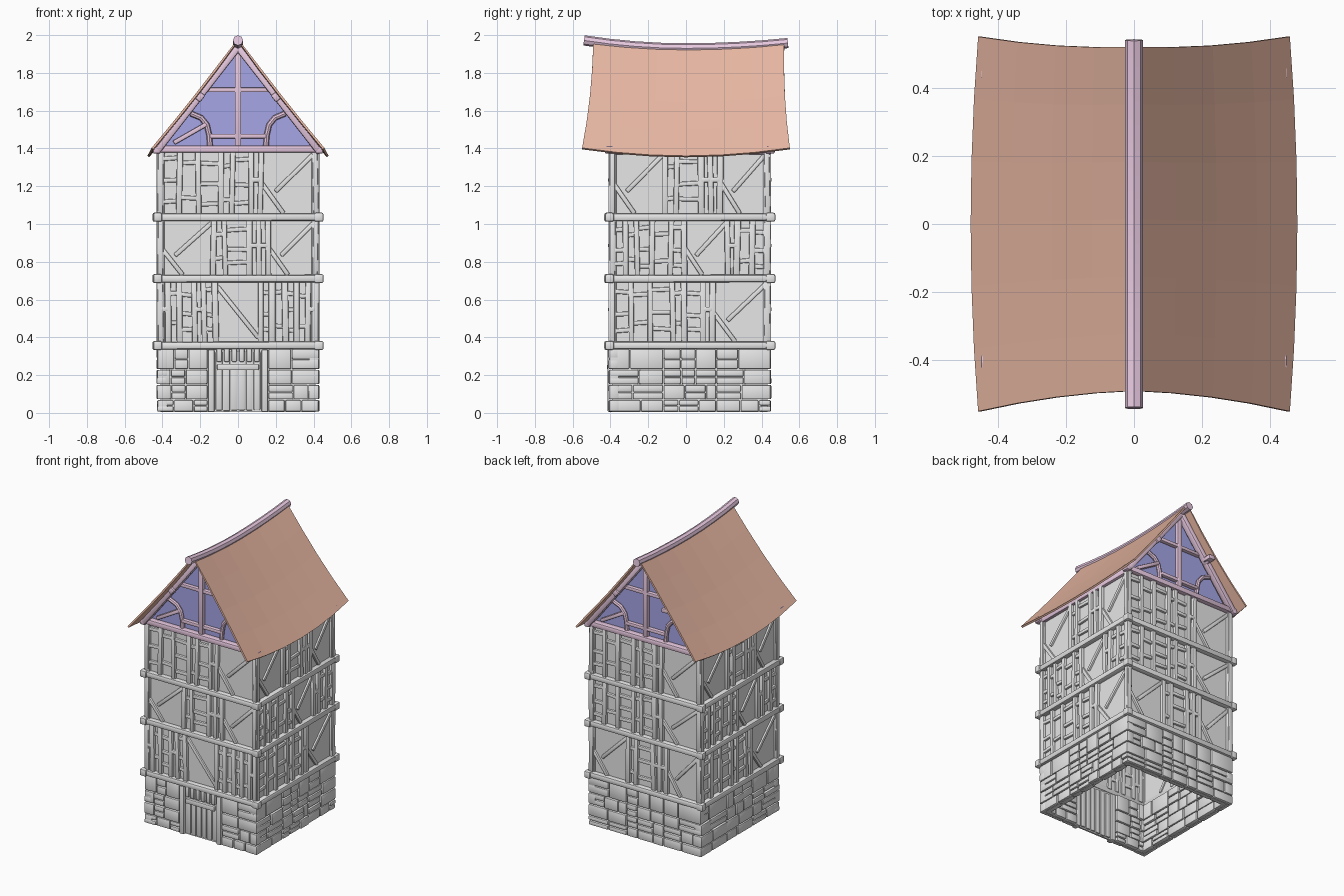
import bpy, bmesh, math, random
from mathutils import Matrix, Vector

random.seed(7)
if "Cube" in bpy.data.objects:
    bpy.data.objects.remove(bpy.data.objects["Cube"], do_unlink=True)


def material(name, rgb):
    m = bpy.data.materials.new(name)
    m.use_nodes = True
    m.diffuse_color = (*rgb, 1)
    m.node_tree.nodes["Principled BSDF"].inputs["Base Color"].default_value = (*rgb, 1)
    return m


GREY = material("weathered_grey", (0.8, 0.8, 0.8))
MAUVE = material("mauve_timber", (0.8, 0.58, 0.74))
BLUE = material("gable_blue", (0.38, 0.38, 0.8))
BROWN = material("roof_clay", (0.8, 0.47, 0.36))

# Each side uses wall coordinates: u to the right, d outwards, z up
SIDES = [Matrix.Translation((0, 0.02, 0)) @ Matrix.Rotation(k * math.pi / 2, 4, 'Z')
         for k in range(4)]
FRONT, RIGHT, BACK, LEFT = SIDES


def smooth(obj):
    bpy.ops.object.select_all(action='DESELECT')
    obj.select_set(True)
    bpy.context.view_layer.objects.active = obj
    bpy.ops.object.shade_smooth_by_angle(angle=math.radians(38))


def finish(name, bm, mat, soft=True):
    bmesh.ops.recalc_face_normals(bm, faces=bm.faces)
    mesh = bpy.data.meshes.new(name)
    bm.to_mesh(mesh)
    bm.free()
    mesh.materials.append(mat)
    obj = bpy.data.objects.new(name, mesh)
    bpy.context.collection.objects.link(obj)
    if soft:
        smooth(obj)
    return obj


def box(bm, side, u, d, z, size, tilt=0, bevel=0.006):
    mat = (side @ Matrix.Translation((u, -d, z)) @ Matrix.Rotation(-tilt, 4, 'Y')
           @ Matrix.Diagonal((*size, 1)))
    verts = bmesh.ops.create_cube(bm, size=1, matrix=mat)["verts"]
    if bevel:
        edges = list({e for v in verts for e in v.link_edges})
        bmesh.ops.bevel(bm, geom=edges, offset=bevel, segments=2, profile=0.5, affect='EDGES')


def beam(bm, side, p, q, d, width, depth, bevel=0.006):
    du, dz = q[0] - p[0], q[1] - p[1]
    box(bm, side, (p[0] + q[0]) / 2, d, (p[1] + q[1]) / 2,
        (math.hypot(du, dz), depth, width), math.atan2(dz, du), bevel)


def rod(name, points, radius, mat):
    curve = bpy.data.curves.new(name, 'CURVE')
    curve.dimensions = '3D'
    curve.bevel_depth, curve.bevel_resolution = radius, 2
    curve.use_fill_caps = True
    spline = curve.splines.new('POLY')
    spline.points.add(len(points) - 1)
    for pt, co in zip(spline.points, points):
        pt.co = (*co, 1)
    obj = bpy.data.objects.new(name, curve)
    bpy.context.collection.objects.link(obj)
    bpy.ops.object.select_all(action='DESELECT')
    obj.select_set(True)
    bpy.context.view_layer.objects.active = obj
    bpy.ops.object.convert(target='MESH')
    obj = bpy.context.view_layer.objects.active
    obj.data.materials.clear()
    obj.data.materials.append(mat)
    smooth(obj)


# Thin wall panels, open underneath
bm = bmesh.new()
for side in SIDES:
    box(bm, side, 0, 0.405, 0.695, (0.82, 0.012, 1.38), bevel=0)
finish("wall_panels", bm, GREY, False)

# Stone ground floor
ROWS = [(0.005, 0.07), (0.07, 0.15), (0.15, 0.23), (0.23, 0.34)]


def stones(bm, side, start, end, smallest):
    for z0, z1 in ROWS:
        u = start
        while u < end - 0.01:
            w = random.uniform(smallest, smallest * 1.9)
            if end - u - w < smallest * 0.6:
                w = end - u
            parts = 2 if random.random() < 0.3 else 1
            h = (z1 - z0) / parts
            for i in range(parts):
                box(bm, side, u + w / 2, 0.402 + random.uniform(-0.004, 0.004),
                    z0 + h * (i + 0.5), (w - 0.005, 0.052, h - 0.005))
            u += w


bm = bmesh.new()
for side in SIDES:
    if side is not FRONT:
        stones(bm, side, -0.43, -0.14, 0.09)
        stones(bm, side, -0.14, 0.14, 0.07)
        stones(bm, side, 0.14, 0.43, 0.09)
    else:
        stones(bm, side, -0.43, -0.16, 0.07)
        stones(bm, side, 0.16, 0.43, 0.07)
finish("stone_base", bm, GREY)

# Plank door with frame and crossbar
bm = bmesh.new()
for i in range(6):
    u = -0.1 + i * 0.04
    box(bm, FRONT, u, 0.405, 0.17, (0.036, 0.03, random.uniform(0.31, 0.33)))
    box(bm, FRONT, u, 0.42, 0.31, (0.028, 0.03, 0.08))
for u in (-0.142, 0.142):
    box(bm, FRONT, u, 0.41, 0.17, (0.034, 0.05, 0.33))
box(bm, FRONT, 0, 0.425, 0.243, (0.22, 0.024, 0.034))
finish("door", bm, GREY)

# Timber frames: post positions across a wall; wide gaps get braces
LADDER = [-0.41, -0.31, -0.21, -0.09, -0.03, 0.07, 0.12, 0.41]
TWIN = [-0.41, -0.13, -0.07, 0.06, 0.11, 0.16, 0.41]
MIDDLE = [-0.41, -0.37, -0.31, -0.23, -0.18, -0.12, 0.12, 0.18, 0.25, 0.31, 0.37, 0.41]
OFFSET = [-0.41, -0.34, -0.28, -0.2, -0.1, -0.03, 0.2, 0.25, 0.33, 0.41]
FLOORS = [
    ("second", 0.375, 0.69, (MIDDLE, LADDER, TWIN, LADDER)),
    ("third", 0.73, 1.015, (TWIN, OFFSET, LADDER, OFFSET)),
    ("fourth", 1.055, 1.38, (LADDER, TWIN, LADDER, TWIN)),
]


def frame(bm, side, posts, z0, z1):
    h = z1 - z0
    for u in posts:
        lean = random.uniform(-0.004, 0.004)
        beam(bm, side, (u - lean, z0 - 0.01), (u + lean, z1 + 0.01), 0.41,
             random.uniform(0.027, 0.036), 0.042)
    for i, (a, b) in enumerate(zip(posts, posts[1:])):
        w = b - a
        if w > 0.16:
            if posts is MIDDLE:
                beam(bm, side, (a + 0.01, z1 - 0.02), (b - 0.01, z0 + 0.02), 0.408, 0.024, 0.03)
                continue
            beam(bm, side, (a + 0.27 * w, z0 + 0.36 * h), (b, z1), 0.408, 0.024, 0.03)
            beam(bm, side, (a, z0 + 0.52 * h), (a + 0.42 * w, z0), 0.408, 0.024, 0.034)
        elif w > 0.055:
            for f in ((0.28, 0.78) if i % 2 else (0.2, 0.5, 0.84)):
                z = z0 + h * (f + random.uniform(-0.05, 0.05))
                beam(bm, side, (a, z), (b, z + random.uniform(-0.008, 0.008)),
                     0.408, 0.024, 0.034)
        else:
            box(bm, side, (a + b) / 2, 0.412, z0 + h * 0.55, (w, 0.04, 0.026))


for name, z0, z1, patterns in FLOORS:
    bm = bmesh.new()
    for side, posts in zip(SIDES, patterns):
        frame(bm, side, posts, z0, z1)
    finish(name + "_floor_timbers", bm, GREY)

# Floor beams with blocky corner ends
bm = bmesh.new()
for z in (0.357, 0.711, 1.036):
    for side in SIDES:
        box(bm, side, 0, 0.418, z, (0.88, 0.05, 0.04), random.uniform(-0.003, 0.003), 0.012)
        box(bm, side, 0.428, 0.425, z, (0.05, 0.046, 0.048), 0, 0.01)
finish("floor_beams", bm, GREY)

# Gable ends: blue infill, then mauve framing
bm = bmesh.new()
for side in (FRONT, BACK):
    bm.faces.new([bm.verts.new(side @ Vector(p)) for p in
                  ((-0.42, -0.4, 1.385), (0.42, -0.4, 1.385), (0, -0.4, 1.93))])
infill = finish("gable_infill", bm, BLUE, False)
infill.modifiers.new("thickness", 'SOLIDIFY').thickness = 0.008

bm = bmesh.new()
for side in (FRONT, BACK):
    box(bm, side, 0, 0.418, 1.397, (0.87, 0.046, 0.038), 0, 0.01)
    beam(bm, side, (0, 1.4), (0, 1.93), 0.412, 0.034, 0.034)
    beam(bm, side, (-0.17, 1.71), (0.17, 1.71), 0.41, 0.024, 0.03)
    beam(bm, side, (-0.15, 1.465), (0.15, 1.465), 0.41, 0.024, 0.03)
    beam(bm, side, (-0.34, 1.43), (-0.165, 1.53), 0.41, 0.024, 0.03)
    for s in (-1, 1):
        beam(bm, side, (s * 0.425, 1.39), (0, 1.935), 0.43, 0.036, 0.045, 0.01)
        box(bm, side, s * 0.2, 0.44, 1.672, (0.045, 0.05, 0.034), -s * 0.9, 0.008)
        box(bm, side, s * 0.43, 0.425, 1.393, (0.04, 0.05, 0.042), 0, 0.01)
box(bm, BACK, 0.2, 0.47, 1.672, (0.045, 0.065, 0.03))
for side in (RIGHT, LEFT):
    box(bm, side, 0, 0.409, 1.39, (0.86, 0.044, 0.044), 0, 0.008)
finish("gable_frames", bm, MAUVE)

for label, side in (("front", FRONT), ("back", BACK)):
    for s, hand in ((-1, "a"), (1, "b")):
        arc = [(0.148, 1.41), (0.152, 1.47), (0.165, 1.525), (0.195, 1.562), (0.25, 1.585)]
        rod(f"{label}_curved_brace_{hand}",
            [side @ Vector((s * u, -0.41, z)) for u, z in arc], 0.015, MAUVE)

# Sagging ridge beam
rod("ridge_beam", [(0, 0.54 * s, 1.93 + (0.042 if s < 0 else 0.028) * s * s)
                   for s in (-1, -0.75, -0.5, -0.25, 0, 0.25, 0.5, 0.75, 1)], 0.027, MAUVE)

# Swept roof with uplifted corners
ACROSS, ALONG = 4, 6
bm = bmesh.new()
rows = []
for j in range(ALONG + 1):
    s = 2 * j / ALONG - 1
    row = []
    for i in range(-ACROSS, ACROSS + 1):
        t = abs(i) / ACROSS
        ridge, eave = 1.945 + 0.03 * s * s, 1.357 + 0.042 * s * s
        x = (0.475 - 0.022 * s * s) * i / ACROSS
        y = 0.015 * (1 - t) + s * (0.505 + 0.045 * t * t)
        z = ridge + (eave - ridge) * t - 0.01 * math.sin(math.pi * t)
        row.append(bm.verts.new((x, y, z)))
    rows.append(row)
for r0, r1 in zip(rows, rows[1:]):
    for i in range(2 * ACROSS):
        bm.faces.new((r0[i], r0[i + 1], r1[i + 1], r1[i]))
roof = finish("roof", bm, BROWN, False)
thick = roof.modifiers.new("thickness", 'SOLIDIFY')
thick.thickness, thick.offset = 0.012, 0
